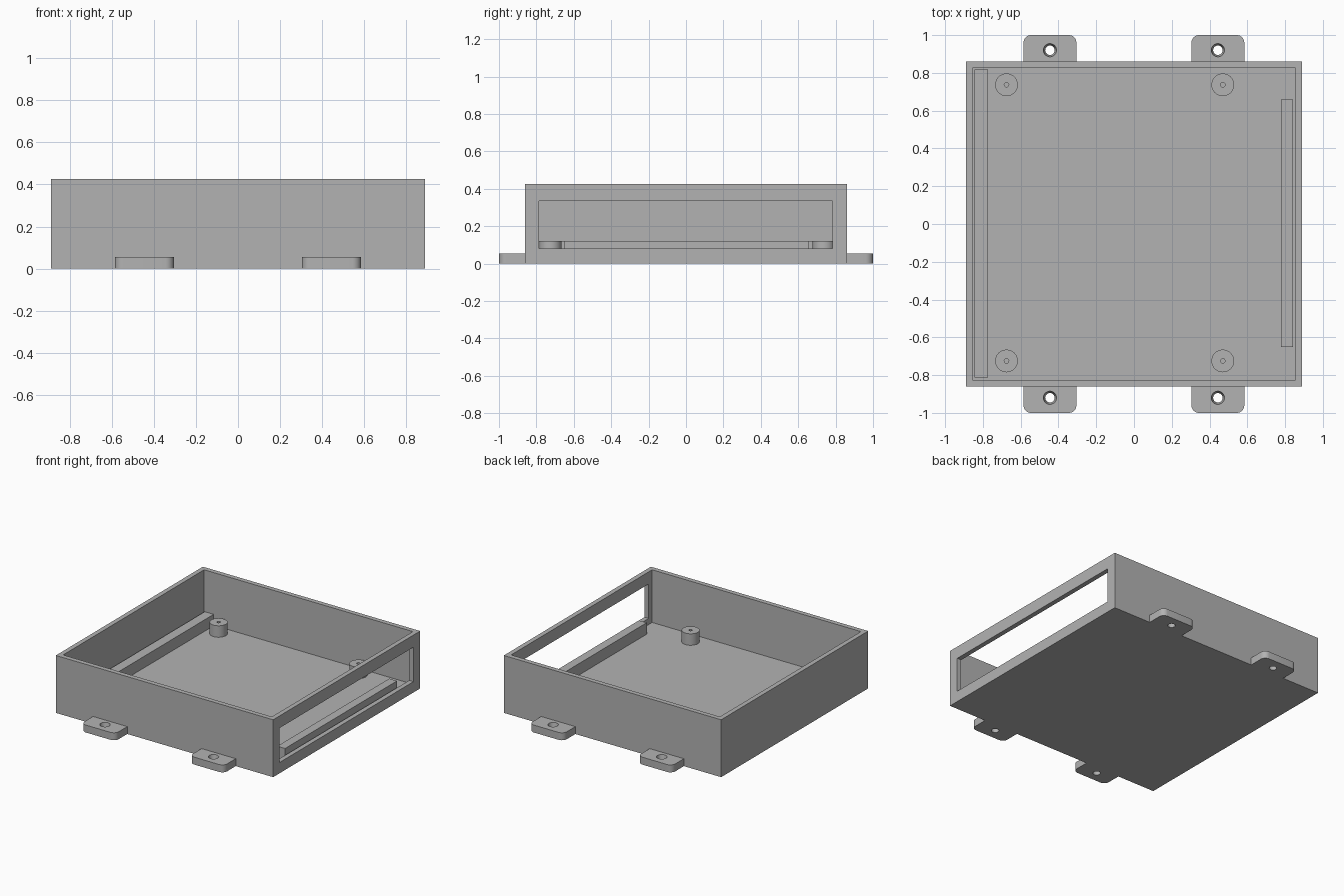
import bpy, bmesh, math
from mathutils import Matrix, Vector

cube = bpy.data.objects.get("Cube")
if cube:
    bpy.data.objects.remove(cube, do_unlink=True)

GREY = 0.45
grey = bpy.data.materials.new("plain grey")
grey.use_nodes = True
grey.diffuse_color = (GREY, GREY, GREY, 1)
grey.node_tree.nodes["Principled BSDF"].inputs["Base Color"].default_value = (GREY, GREY, GREY, 1)

WALL_X, WALL_Y, HEIGHT, THICK = 0.89, 0.86, 0.425, 0.035
REST = 0.12  # height of the board supports


def finish(name, bm):
    bmesh.ops.recalc_face_normals(bm, faces=bm.faces[:])
    mesh = bpy.data.meshes.new(name)
    bm.to_mesh(mesh)
    bm.free()
    mesh.materials.append(grey)
    ob = bpy.data.objects.new(name, mesh)
    bpy.context.collection.objects.link(ob)
    return ob


def activate(ob):
    bpy.ops.object.select_all(action='DESELECT')
    ob.select_set(True)
    bpy.context.view_layer.objects.active = ob


def smooth(ob):
    activate(ob)
    bpy.ops.object.shade_smooth_by_angle(angle=math.radians(35))


def box(name, low, high, round_side=0):
    """Box between two corners; round_side rounds the upright edges facing that y sign."""
    low, high = Vector(low), Vector(high)
    bm = bmesh.new()
    bmesh.ops.create_cube(bm, size=1)
    for v in bm.verts:
        v.co = (low + high) / 2 + v.co * (high - low)
    if round_side:
        mid = (low.y + high.y) / 2
        edges = [e for e in bm.edges
                 if abs(e.verts[0].co.z - e.verts[1].co.z) > 0.01
                 and all((v.co.y - mid) * round_side > 0 for v in e.verts)]
        bmesh.ops.bevel(bm, geom=edges, offset=0.04, segments=8, profile=0.5,
                        affect='EDGES')
    return finish(name, bm)


def cone(name, x, y, z0, z1, r0, r1):
    bm = bmesh.new()
    bmesh.ops.create_cone(bm, cap_ends=True, segments=48, radius1=r0, radius2=r1,
                          depth=z1 - z0,
                          matrix=Matrix.Translation((x, y, (z0 + z1) / 2)))
    return finish(name, bm)


def cut(ob, cutter):
    cutter.hide_render = True
    mod = ob.modifiers.new("cut", 'BOOLEAN')
    mod.operation, mod.solver, mod.object = 'DIFFERENCE', 'EXACT', cutter
    activate(ob)
    bpy.ops.object.modifier_apply(modifier=mod.name)
    bpy.data.objects.remove(cutter, do_unlink=True)


# Open tray with a wide window in its left wall
tray = box("tray", (-WALL_X, -WALL_Y, 0), (WALL_X, WALL_Y, HEIGHT))
ix, iy = WALL_X - THICK, WALL_Y - THICK
cut(tray, box("cavity", (-ix, -iy, THICK), (ix, iy, 1)))
cut(tray, box("window", (0.8, -0.785, 0.08), (1, 0.782, 0.335)))

# Rails that carry the board
box("right_rail", (-0.845, -0.812, THICK), (-0.772, 0.818, REST))
box("left_rail", (0.778, -0.652, THICK), (0.842, 0.658, REST))

# Standoffs with blind pilot holes
for side, x in (("right", -0.675), ("left", 0.47)):
    for end, y in (("front", -0.725), ("back", 0.737)):
        post = cone(f"{side}_{end}_standoff", x, y, THICK, REST, 0.06, 0.06)
        cut(post, cone("pilot", x, y, 0.045, 0.2, 0.012, 0.012))
        smooth(post)

# Mounting tabs with tapered screw holes
for side, x in (("right", -0.445), ("left", 0.444)):
    for end, s in (("front", -1), ("back", 1)):
        ys = sorted((s * WALL_Y, s * 1.0))
        tab = box(f"{side}_{end}_tab", (x - 0.14, ys[0], 0), (x + 0.14, ys[1], 0.055), s)
        cut(tab, cone("screw_hole", x, s * 0.92, -0.055, 0.11, 0.015, 0.045))
        smooth(tab)
